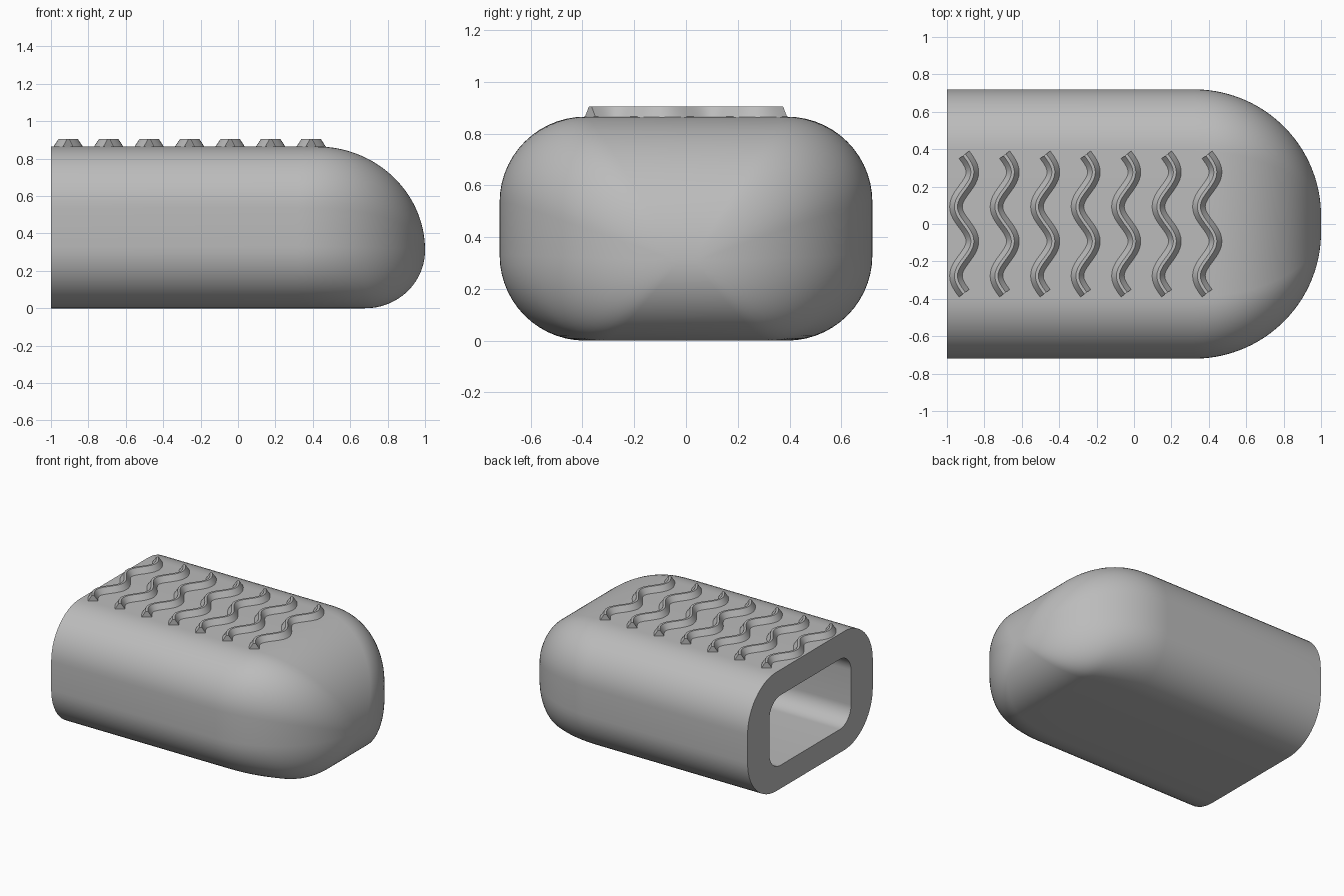
import bpy
import bmesh
import math
from mathutils import Vector

cube = bpy.data.objects.get("Cube")
if cube:
    bpy.data.objects.remove(cube, do_unlink=True)

grey = bpy.data.materials.new("plain_grey")
grey.use_nodes = True
colour = (0.5, 0.5, 0.5, 1)
grey.diffuse_color = colour
grey.node_tree.nodes["Principled BSDF"].inputs["Base Color"].default_value = colour

TOP = 0.865
HALF_WIDTH = 0.72
NOSE_Z = 0.31


def rounded_rect(half, low, high, radius, steps=14):
    """Rounded rectangle as (y, z) pairs, anticlockwise seen from +x."""
    y, r = half - radius, radius
    centres = [(y, high - r), (-y, high - r), (-y, low + r), (y, low + r)]
    pts = []
    for quarter, (cy, cz) in enumerate(centres):
        for i in range(steps + 1):
            a = (quarter + i / steps) * math.pi / 2
            pts.append((cy + r * math.cos(a), cz + r * math.sin(a)))
    return pts


def fall(x, start, end):
    """Quarter-ellipse fall from 1 at start to 0 at end."""
    t = min(max((x - start) / (end - start), 0), 1)
    return math.sqrt(1 - t * t)


def loft(bm, section, stations, scales, mid_z):
    """Rings of the section, scaled separately in width, above and below mid_z."""
    rings = []
    for x in stations:
        side, up, down = scales(x)
        rings.append([bm.verts.new((x, y * side, mid_z + (z - mid_z) * (up if z > mid_z else down)))
                      for y, z in section])
    for a, b in zip(rings, rings[1:]):
        bridge(bm, a, b)
    return rings


def bridge(bm, a, b):
    n = len(a)
    for i in range(n):
        j = (i + 1) % n
        bm.faces.new((a[i], a[j], b[j], b[i]))


def finish(bm, name, angle):
    bmesh.ops.remove_doubles(bm, verts=bm.verts, dist=0.0001)
    bmesh.ops.recalc_face_normals(bm, faces=bm.faces)
    mesh = bpy.data.meshes.new(name)
    bm.to_mesh(mesh)
    bm.free()
    mesh.materials.append(grey)
    obj = bpy.data.objects.new(name, mesh)
    bpy.context.collection.objects.link(obj)
    bpy.ops.object.select_all(action="DESELECT")
    obj.select_set(True)
    bpy.context.view_layer.objects.active = obj
    bpy.ops.object.shade_smooth_by_angle(angle=math.radians(angle))
    return obj


def nose_stations(start, end, count=40):
    """Stations that close up towards the tip, after one at the open end."""
    return [-1] + [start + (end - start) * math.sin(i / count * math.pi / 2)
                   for i in range(count + 1)]


# Hollow body: outer shell with a blunt nose, and a pocket open at the back
def shell_scales(x):
    return 0.06 + 0.94 * fall(x, 0.32, 1), fall(x, 0.42, 1), fall(x, 0.68, 1)


def pocket_scales(x):
    f = fall(x, 0.3, 0.75)
    return 0.1 + 0.9 * f, f, f


bm = bmesh.new()
outer = loft(bm, rounded_rect(HALF_WIDTH, 0, TOP, 0.33), nose_stations(0.32, 1), shell_scales, NOSE_Z)
inner = loft(bm, rounded_rect(0.47, 0.17, 0.68, 0.13), nose_stations(0.3, 0.75), pocket_scales, 0.42)
bridge(bm, outer[0], inner[0])
finish(bm, "hollow_body", 35)

# Wavy grip ridges across the top
LENGTH = 0.37
SWING = 0.044
PROFILE = [(-0.037, TOP - 0.005), (-0.008, 0.905), (0.008, 0.905), (0.037, TOP - 0.005)]


def grip_ridge(index, x_mid, steps=48):
    bm = bmesh.new()
    rings = []
    for i in range(steps + 1):
        y = LENGTH * (1 - 2 * i / steps)
        phase = 2 * math.pi * (LENGTH - y) / LENGTH
        slope = SWING * 2 * math.pi / LENGTH * math.cos(phase)
        across = Vector((1, slope, 0)).normalized()
        centre = Vector((x_mid + SWING * math.sin(phase), y, 0))
        rings.append([bm.verts.new(centre + across * w + Vector((0, 0, z))) for w, z in PROFILE])
    for a, b in zip(rings, rings[1:]):
        bridge(bm, a, b)
    bm.faces.new(rings[0])
    bm.faces.new(rings[-1])
    finish(bm, f"grip_ridge_{index}", 30)


for k in range(7):
    grip_ridge(k + 1, -0.908 + 0.2165 * k)
